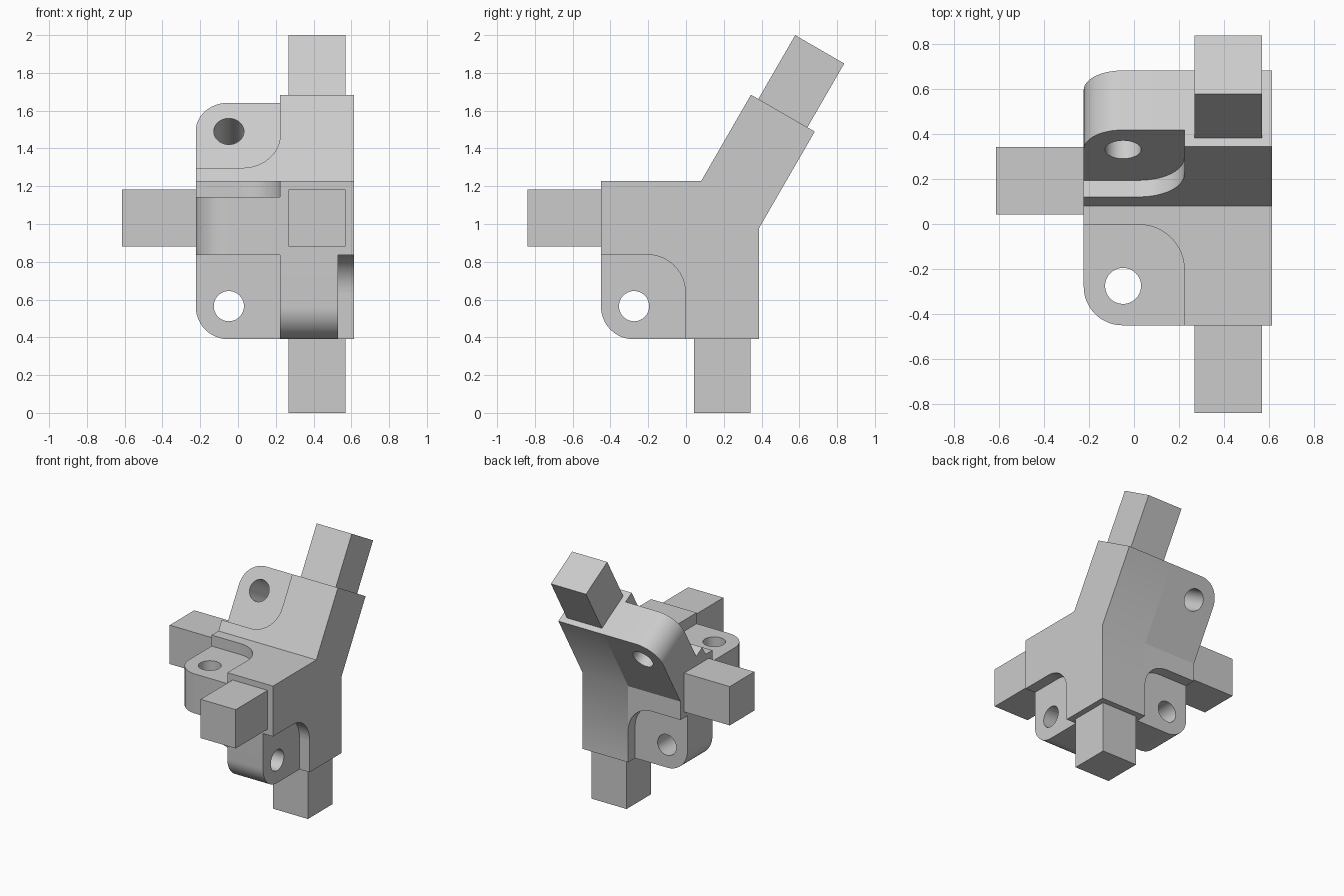
import bpy
import bmesh
from math import sin, cos, pi, radians
from mathutils import Vector as V

cube = bpy.data.objects.get("Cube")
if cube:
    bpy.data.objects.remove(cube, do_unlink=True)

grey = bpy.data.materials.new("plain grey")
grey.use_nodes = True
COLOR = (0.6, 0.6, 0.6, 1)
grey.diffuse_color = COLOR
grey.node_tree.nodes["Principled BSDF"].inputs["Base Color"].default_value = COLOR

# Shared sizes
ARM = 0.39       # square arm thickness
REACH = 0.447    # arm length beyond the hub
PEG = 0.30       # square peg thickness
PEG_LEN = 0.39
RECESS = 0.085   # gusset set back from the arm face
X, Y, Z = V((1, 0, 0)), V((0, 1, 0)), V((0, 0, 1))

# Hub corner (inner edges of the arms) and the leaning arm's directions
hub = V((0.2235, -0.003, PEG_LEN + REACH))
far = hub + V((ARM, ARM, ARM))
lean = V((0, sin(radians(30)), cos(radians(30))))
across = V((0, lean.z, -lean.y))
bend = V((hub.x, 0.08, far.z))
lean_len = 0.528
ridge = bend + lean * (lean_len - REACH)
parts = []


def arc(cx, cy, r, a0, a1, n=12):
    return [(cx + r * cos(a0 + (a1 - a0) * i / n),
             cy + r * sin(a0 + (a1 - a0) * i / n)) for i in range(n + 1)]


def prism(name, origin, u, v, w, depth, outline, hole=None):
    """Extrude a flat outline, with an optional hole, along w."""
    bm = bmesh.new()
    for loop in (outline, hole or []):
        vs = [bm.verts.new(origin + u * a + v * b) for a, b in loop]
        for i in range(len(vs)):
            bm.edges.new((vs[i - 1], vs[i]))
    if hole:
        bmesh.ops.triangle_fill(bm, edges=bm.edges[:], use_beauty=True, normal=w)
    else:
        bm.faces.new(bm.verts[:])
    out = bmesh.ops.extrude_face_region(bm, geom=bm.faces[:], use_keep_orig=True)
    moved = [g for g in out["geom"] if isinstance(g, bmesh.types.BMVert)]
    bmesh.ops.translate(bm, verts=moved, vec=w * depth)
    bmesh.ops.recalc_face_normals(bm, faces=bm.faces[:])
    mesh = bpy.data.meshes.new(name)
    bm.to_mesh(mesh)
    bm.free()
    mesh.materials.append(grey)
    ob = bpy.data.objects.new(name, mesh)
    bpy.context.collection.objects.link(ob)
    parts.append(ob)


def gusset(name, corner, u, v, w):
    """Bored plate with a rounded outer corner, plus the fillet in its recess."""
    r, f, bore = 0.172, 0.2, REACH - 0.175
    plate = [(0, 0), (REACH, 0)] + arc(REACH - r, REACH - r, r, 0, pi / 2) + [(0, REACH)]
    hole = arc(bore, bore, 0.08, 0, 2 * pi, 40)[:-1]
    prism(name + "_plate", corner + w * RECESS, u, v, w, ARM - RECESS, plate, hole)
    fillet = [(0, 0)] + arc(f, f, f, 1.5 * pi, pi)
    prism(name + "_fillet", corner, u, v, w, RECESS, fillet)


def peg(name, corner, u, v, w):
    """Square peg centred on the arm end whose corner is given."""
    m = (ARM - PEG) / 2
    n = ARM - m
    prism(name, corner, u, v, w, PEG_LEN, [(m, m), (n, m), (n, n), (m, n)])


def yz(p):
    return (p.y, p.z)


# Spine: front, lower and leaning arms as one side profile
heel = bend + across * ARM
heel = heel + lean * ((far.y - heel.y) / lean.y)
tip = bend + lean * lean_len
front_y, low_z = hub.y - REACH, hub.z - REACH
spine = [(front_y, hub.z), (hub.y, hub.z), (hub.y, low_z), (far.y, low_z),
         yz(heel), yz(tip + across * ARM), yz(tip), yz(bend), (front_y, far.z)]
prism("arm_spine", X * hub.x, Y, Z, X, ARM, spine)

# Side arm, with the ridge that leads into the leaning plate
side = [(hub.y, hub.z), (far.y, hub.z), yz(heel), yz(ridge + across * ARM),
        yz(ridge), yz(bend), (hub.y, far.z)]
prism("side_arm", X * hub.x, Y, Z, -X, REACH, side)

# Four gussets between neighbouring arms
gusset("front_lower_gusset", V((far.x, hub.y, hub.z)), -Y, -Z, -X)
gusset("side_lower_gusset", V((hub.x, far.y, hub.z)), -X, -Z, -Y)
gusset("front_side_gusset", V((hub.x, hub.y, far.z)), -X, -Y, -Z)
gusset("leaning_gusset", ridge, -X, lean, across)

# Pegs on the four arm ends
peg("front_peg", V((hub.x, front_y, hub.z)), X, Z, -Y)
peg("lower_peg", V((hub.x, hub.y, low_z)), X, Y, -Z)
peg("side_peg", V((hub.x - REACH, hub.y, hub.z)), Y, Z, -X)
peg("leaning_peg", tip, X, across, lean)

# Smooth the round surfaces, keep the edges sharp
bpy.ops.object.select_all(action="DESELECT")
for ob in parts:
    ob.select_set(True)
bpy.context.view_layer.objects.active = parts[0]
bpy.ops.object.shade_smooth_by_angle(angle=radians(30))
